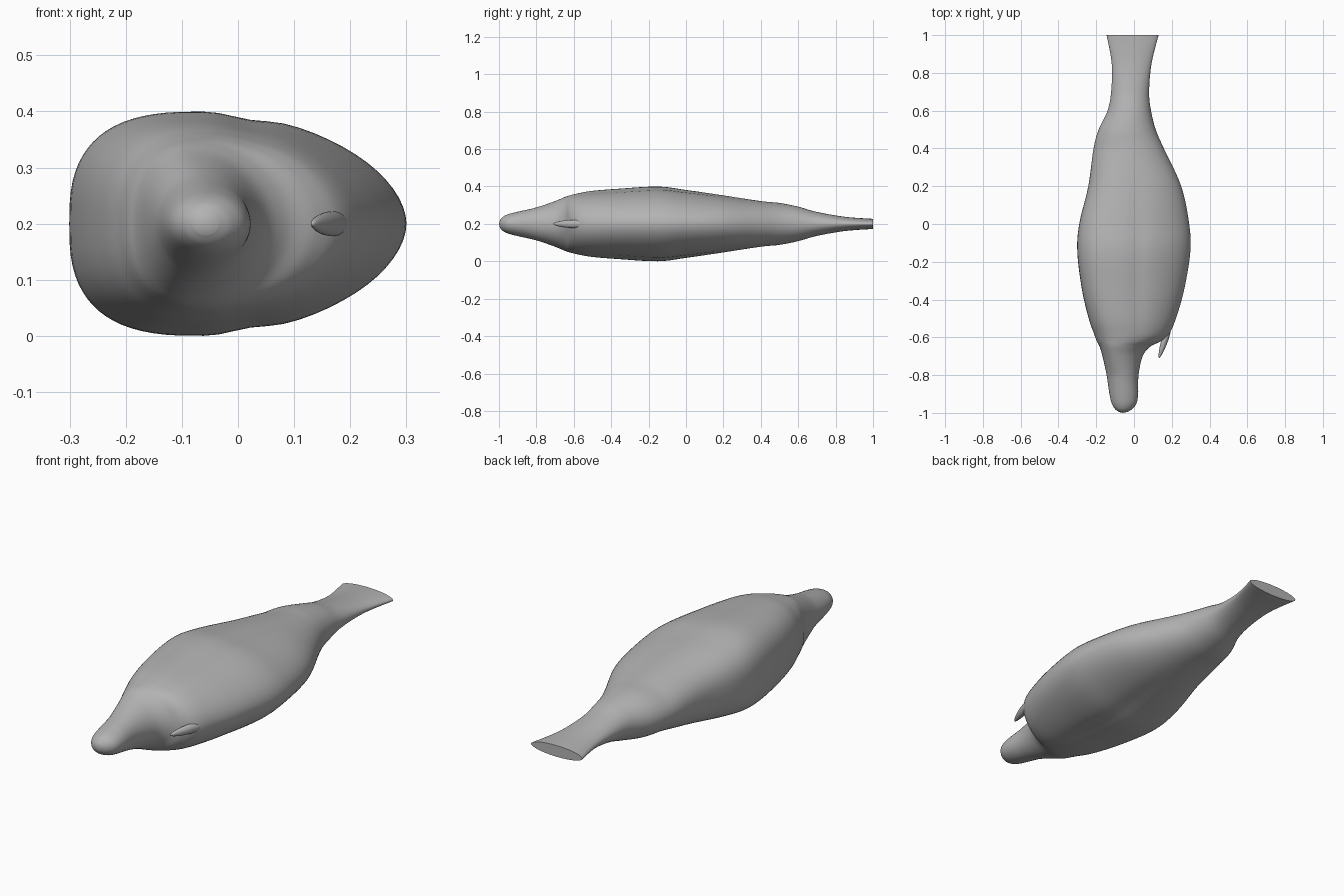
import bpy, bmesh, math
from mathutils import Vector

cube = bpy.data.objects.get("Cube")
if cube:
    bpy.data.objects.remove(cube, do_unlink=True)

grey = bpy.data.materials.new("plain grey")
grey.use_nodes = True
grey.diffuse_color = (0.45, 0.45, 0.45, 1)
grey.node_tree.nodes["Principled BSDF"].inputs["Base Color"].default_value = grey.diffuse_color

MID_Z = 0.2
SIDES = 72
STEPS = 6

# Body stations from snout to tail: y, right edge x, left edge x, half height
STATIONS = [
    (-0.995, -0.08, -0.035, 0.02), (-0.98, -0.1, -0.01, 0.037),
    (-0.95, -0.118, 0.013, 0.052), (-0.9, -0.13, 0.022, 0.065),
    (-0.8, -0.145, 0.024, 0.088), (-0.7, -0.167, 0.046, 0.122),
    (-0.65, -0.182, 0.085, 0.143), (-0.62, -0.197, 0.143, 0.153),
    (-0.58, -0.212, 0.187, 0.163), (-0.5, -0.24, 0.222, 0.177),
    (-0.35, -0.275, 0.265, 0.189), (-0.15, -0.3, 0.298, 0.2),
    (0, -0.29, 0.292, 0.182), (0.2, -0.242, 0.25, 0.153),
    (0.4, -0.214, 0.158, 0.122), (0.5, -0.187, 0.115, 0.112),
    (0.6, -0.14, 0.09, 0.092), (0.7, -0.121, 0.08, 0.064),
    (0.85, -0.118, 0.093, 0.038), (1, -0.145, 0.13, 0.027),
]


def blend(a, b, c, d, t):
    """Smooth curve through b and c."""
    return 0.5 * (2 * b + (c - a) * t + (2 * a - 5 * b + 4 * c - d) * t ** 2
                  + (3 * b - a - 3 * c + d) * t ** 3)


def signed_power(v, p):
    return math.copysign(abs(v) ** p, v)


def ring(bm, station):
    """One cross-section: boxy on the right side, tapering on the left."""
    y, x0, x1, h = station
    body = max(0, 1 - ((y + 0.2) / 0.6) ** 2)
    crest = (x0 + x1) / 2 - 0.06 * body
    verts = []
    for i in range(SIDES):
        a = math.tau * i / SIDES
        c, s = math.cos(a), math.sin(a)
        n = 2 - 0.15 * body if c > 0 else 2 + 0.8 * body
        reach = x1 - crest if c > 0 else crest - x0
        x = crest + reach * signed_power(c, 2 / n)
        z = h * signed_power(s, 2 / n)
        z *= 1 - 0.04 * body * math.exp(-((x - 0.02) / 0.045) ** 2)
        verts.append(bm.verts.new((x, y, MID_Z + z)))
    return verts


def finish(bm, name):
    bmesh.ops.recalc_face_normals(bm, faces=bm.faces[:])
    mesh = bpy.data.meshes.new(name)
    bm.to_mesh(mesh)
    bm.free()
    obj = bpy.data.objects.new(name, mesh)
    bpy.context.collection.objects.link(obj)
    mesh.materials.append(grey)
    bpy.ops.object.select_all(action='DESELECT')
    obj.select_set(True)
    bpy.context.view_layer.objects.active = obj
    bpy.ops.object.shade_smooth_by_angle(angle=math.radians(40))
    return obj


# Body: loft through the stations, rounded snout and flat tail end
bm = bmesh.new()
rings = []
last = len(STATIONS) - 1
for k in range(last):
    four = [STATIONS[min(max(k + j, 0), last)] for j in (-1, 0, 1, 2)]
    for i in range(STEPS):
        rings.append(ring(bm, [blend(*v, i / STEPS) for v in zip(*four)]))
rings.append(ring(bm, STATIONS[-1]))
for lower, upper in zip(rings, rings[1:]):
    for i in range(SIDES):
        j = (i + 1) % SIDES
        bm.faces.new((lower[i], lower[j], upper[j], upper[i]))
tip = bm.verts.new((-0.058, -1, MID_Z))
for i in range(SIDES):
    bm.faces.new((tip, rings[0][(i + 1) % SIDES], rings[0][i]))
bm.faces.new(rings[-1])
finish(bm, "body")

# Small fin: flattened teardrop beside the snout
bm = bmesh.new()
bmesh.ops.create_uvsphere(bm, u_segments=24, v_segments=16, radius=1)
for v in bm.verts:
    taper = 0.8 + 0.2 * v.co.z
    v.co = Vector((v.co.x * 0.022 * taper, v.co.y * 0.027 * taper, v.co.z * 0.095))
fin = finish(bm, "side_fin")
start, end = Vector((0.133, -0.708, MID_Z)), Vector((0.19, -0.53, MID_Z))
fin.location = (start + end) / 2
fin.rotation_euler = (math.radians(-90), 0, math.atan2(start.x - end.x, end.y - start.y))
